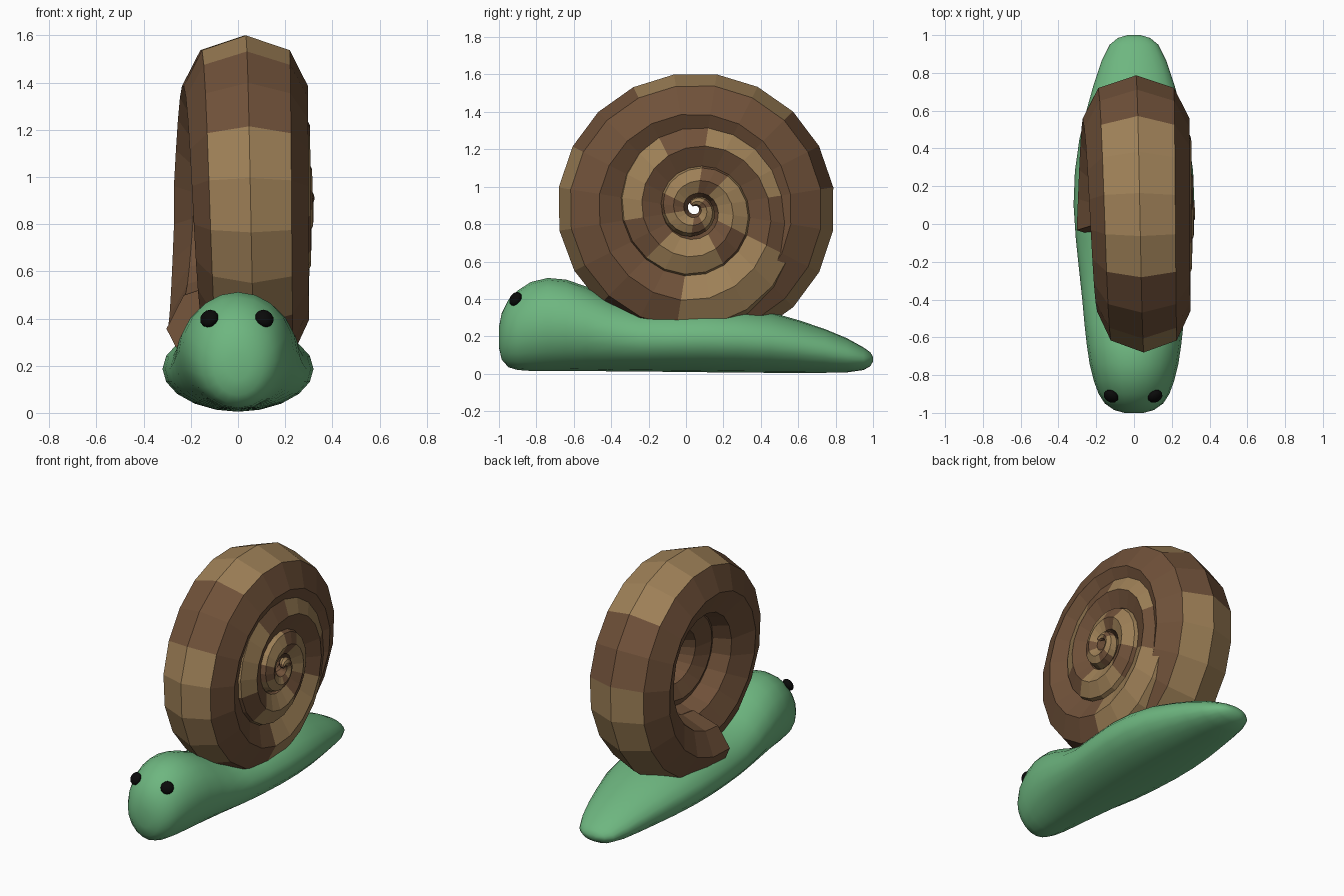
import bpy, bmesh, math
from mathutils import Vector

if "Cube" in bpy.data.objects:
    bpy.data.objects.remove(bpy.data.objects["Cube"])


def material(name, rgb):
    m = bpy.data.materials.new(name)
    m.diffuse_color = (*rgb, 1.0)
    m.use_nodes = True
    m.node_tree.nodes["Principled BSDF"].inputs["Base Color"].default_value = m.diffuse_color
    return m


GREEN = material("skin green", (0.155, 0.47, 0.215))
BROWN = material("shell brown", (0.16, 0.082, 0.041))
TAN = material("shell tan", (0.34, 0.215, 0.095))
BLACK = material("eye black", (0.003, 0.003, 0.003))


def finish(bm, name, mats):
    bmesh.ops.recalc_face_normals(bm, faces=bm.faces)
    me = bpy.data.meshes.new(name)
    bm.to_mesh(me)
    bm.free()
    for m in mats:
        me.materials.append(m)
    ob = bpy.data.objects.new(name, me)
    bpy.context.collection.objects.link(ob)
    return ob


def loft(bm, rings):
    """Bridge closed rings of points, cap both ends, return faces by ring."""
    rows = [[bm.verts.new(p) for p in r] for r in rings]
    n = len(rows[0])
    grid = []
    for a, b in zip(rows, rows[1:]):
        grid.append([bm.faces.new((a[k], a[(k + 1) % n], b[(k + 1) % n], b[k]))
                     for k in range(n)])
    bm.faces.new(rows[0])
    bm.faces.new(rows[-1])
    return grid


# Body: rounded sections along the length (y, half width, bottom, top)
sections = [
    (-1.0, .05, .14, .25), (-.985, .105, .075, .325), (-.95, .155, .035, .395),
    (-.90, .187, .02, .445), (-.83, .213, .015, .49), (-.74, .235, .015, .512),
    (-.64, .25, .015, .503), (-.53, .262, .014, .465), (-.40, .274, .013, .405),
    (-.25, .29, .012, .36), (-.08, .308, .01, .36), (.10, .32, .008, .365),
    (.28, .313, .006, .355), (.45, .289, .005, .33), (.60, .252, .005, .287),
    (.74, .213, .005, .24), (.86, .173, .007, .19), (.95, .128, .02, .14),
    (.985, .085, .04, .115), (1.0, .035, .065, .09)]
N = 20


def body_ring(y, w, lo, hi):
    pts = []
    for k in range(N):
        t = 2 * math.pi * k / N
        pts.append((w * math.cos(t), y,
                    (lo + hi) / 2 + (hi - lo) / 2 * math.sin(t)))
    return pts


bm = bmesh.new()
loft(bm, [body_ring(*s) for s in sections])
body = finish(bm, "body", [GREEN])
for p in body.data.polygons:
    p.use_smooth = True

# Shell: octagonal tube wound in a shrinking spiral towards the right side
COIL_RADIUS = [.53, .515, .51, .52, .49, .40, .335, .285, .255,
               .20, .15, .115, .085, .06, .04, .025]  # one per quarter turn
HUB_Y, HUB_Z, STEP = .05, .88, 18


def coil(q):
    q = max(0, q)
    i = min(int(q), len(COIL_RADIUS) - 2)
    f = q - i
    return COIL_RADIUS[i] * (1 - f) + COIL_RADIUS[i + 1] * f


def shell_ring(deg):
    q = (deg + 90) / 90
    a = math.radians(deg)
    right = .292 + .0022 * q - .09 * max(0, 1 - q)   # mouth swings left
    left = right - 2 * max(.006, .305 - .02 * q)
    if q < 1:
        left = -.268 - .032 * (1 - q)
    half, mid = (right - left) / 2, (right + left) / 2
    depth = half * (.82 + .08 * min(1, max(0, q - 2)))
    pts = []
    for k in range(8):
        t = math.pi * k / 4
        r = coil(q) + depth * math.cos(t)
        pts.append((mid + half * math.sin(t),
                    HUB_Y + r * math.cos(a), HUB_Z + r * math.sin(a)))
    return pts


bm = bmesh.new()
angles = [-99 + STEP * i for i in range(74)]
grid = loft(bm, [shell_ring(d) for d in angles])
# Tan patches: four segments tan, two brown; outer faces, plus inner whorl sides
for d, faces in zip(angles, grid):
    if (d - 45) % 108 < 72:
        painted = [0, 7] if d < 255 else [0, 1, 7]
        if 255 < d < 335 or d > 575:
            painted.append(2)
        for k in painted:
            faces[k].material_index = 1
finish(bm, "spiral_shell", [BROWN, TAN])

# Eyes: slightly flattened balls on the head
for side, x, name in ((-1, -.122, "left_eye"), (1, .112, "right_eye")):
    bm = bmesh.new()
    bmesh.ops.create_uvsphere(bm, u_segments=12, v_segments=8, radius=.041)
    bmesh.ops.scale(bm, vec=(1, 1, .65), verts=bm.verts)
    eye = finish(bm, name, [BLACK])
    for p in eye.data.polygons:
        p.use_smooth = True
    out = Vector((side * .4, -.75, .55))
    eye.rotation_euler = out.to_track_quat('Z', 'Y').to_euler()
    eye.location = (x, -.912, .40)
